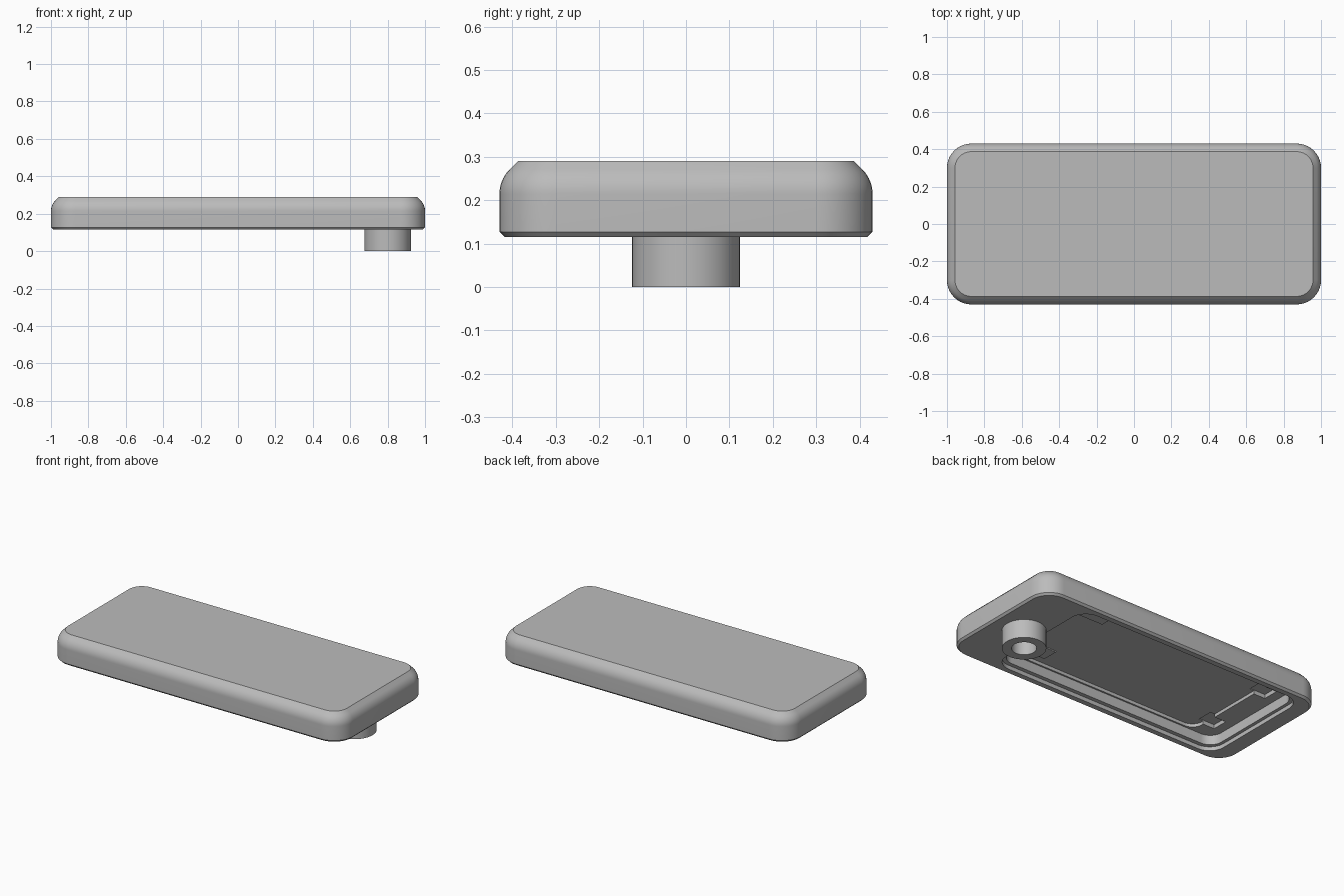
import bpy, bmesh
from math import sin, cos, pi, radians

if "Cube" in bpy.data.objects:
    bpy.data.objects.remove(bpy.data.objects["Cube"])

grey = bpy.data.materials.new("plain grey")
grey.use_nodes = True
grey.diffuse_color = (0.5, 0.5, 0.5, 1)
grey.node_tree.nodes["Principled BSDF"].inputs["Base Color"].default_value = (0.5, 0.5, 0.5, 1)


def finish(bm, name):
    bmesh.ops.recalc_face_normals(bm, faces=bm.faces)
    mesh = bpy.data.meshes.new(name)
    bm.to_mesh(mesh)
    bm.free()
    mesh.materials.append(grey)
    obj = bpy.data.objects.new(name, mesh)
    bpy.context.collection.objects.link(obj)
    return obj


def select(obj):
    bpy.ops.object.select_all(action='DESELECT')
    obj.select_set(True)
    bpy.context.view_layer.objects.active = obj


def smooth(obj):
    select(obj)
    bpy.ops.object.shade_smooth_by_angle(angle=radians(30))


def rounded_loop(bm, x0, x1, y, r, z, steps=10):
    """Rounded rectangle from x0 to x1 and -y to y at height z."""
    corners = [(x1 - r, y - r), (x0 + r, y - r), (x0 + r, r - y), (x1 - r, r - y)]
    return [bm.verts.new((cx + r * cos(a), cy + r * sin(a), z))
            for i, (cx, cy) in enumerate(corners)
            for a in [(i + k / steps) * pi / 2 for k in range(steps + 1)]]


def bridge(bm, loops, closed=False):
    pairs = list(zip(loops, loops[1:]))
    if closed:
        pairs.append((loops[-1], loops[0]))
    for a, b in pairs:
        for i in range(len(a)):
            j = (i + 1) % len(a)
            bm.faces.new((a[i], a[j], b[j], b[i]))


def box(bm, x0, x1, y0, y1, z0, z1):
    cube = bmesh.ops.create_cube(bm, size=1)["verts"]
    for v in cube:
        v.co = (x1 if v.co.x > 0 else x0, y1 if v.co.y > 0 else y0, z1 if v.co.z > 0 else z0)


# Cover shell: top bevel, side, bottom chamfer, then the stepped recess below
bm = bmesh.new()
bevel = [(0.043, 0.29)]
bevel += [(0.08 * (1 - cos(a)), 0.214 + 0.08 * sin(a))
          for a in [k * pi / 32 for k in range(8, -1, -1)]]
bevel += [(0, 0.127), (0.012, 0.115)]
loops = [rounded_loop(bm, d - 1, 1 - d, 0.43 - d, 0.13 - d, z) for d, z in bevel]
recess = [(-0.89, 0.69, 0.385, 0.1, 0.115),
          (-0.89, 0.69, 0.385, 0.1, 0.14),
          (-0.87, 0.67, 0.36, 0.08, 0.14),
          (-0.87, 0.67, 0.36, 0.08, 0.2),
          (-0.73, 0.66, 0.35, 0.07, 0.2),
          (-0.73, 0.66, 0.35, 0.07, 0.22)]
loops += [rounded_loop(bm, *r) for r in recess]
bridge(bm, loops)
bm.faces.new(loops[0])
bm.faces.new(loops[-1])
shell = finish(bm, "cover_shell")

# Latch notches cut into the end of the recess
bm = bmesh.new()
for side in (-1, 1):
    box(bm, -0.81, -0.7, side * 0.22 - 0.05, side * 0.22 + 0.05, 0.15, 0.225)
cutter = finish(bm, "notch_cutter")
cutter.hide_render = True
cut = shell.modifiers.new("notches", 'BOOLEAN')
cut.operation = 'DIFFERENCE'
cut.solver = 'EXACT'
cut.object = cutter
select(shell)
bpy.ops.object.modifier_apply(modifier=cut.name)
bpy.data.objects.remove(cutter)
smooth(shell)

# Thin pads on the recess ceiling
bm = bmesh.new()
for side in (-1, 1):
    box(bm, 0.4, 0.6, side * 0.25 - 0.05, side * 0.25 + 0.05, 0.213, 0.222)
finish(bm, "ceiling_pads")

# Hollow round post
bm = bmesh.new()
profile = [(0.124, 0), (0.124, 0.117), (0.07, 0.117), (0.07, 0)]
rings = [[bm.verts.new((0.8 + r * cos(a), r * sin(a), z))
          for a in [k * pi / 24 for k in range(48)]] for r, z in profile]
bridge(bm, rings, closed=True)
smooth(finish(bm, "round_post"))
